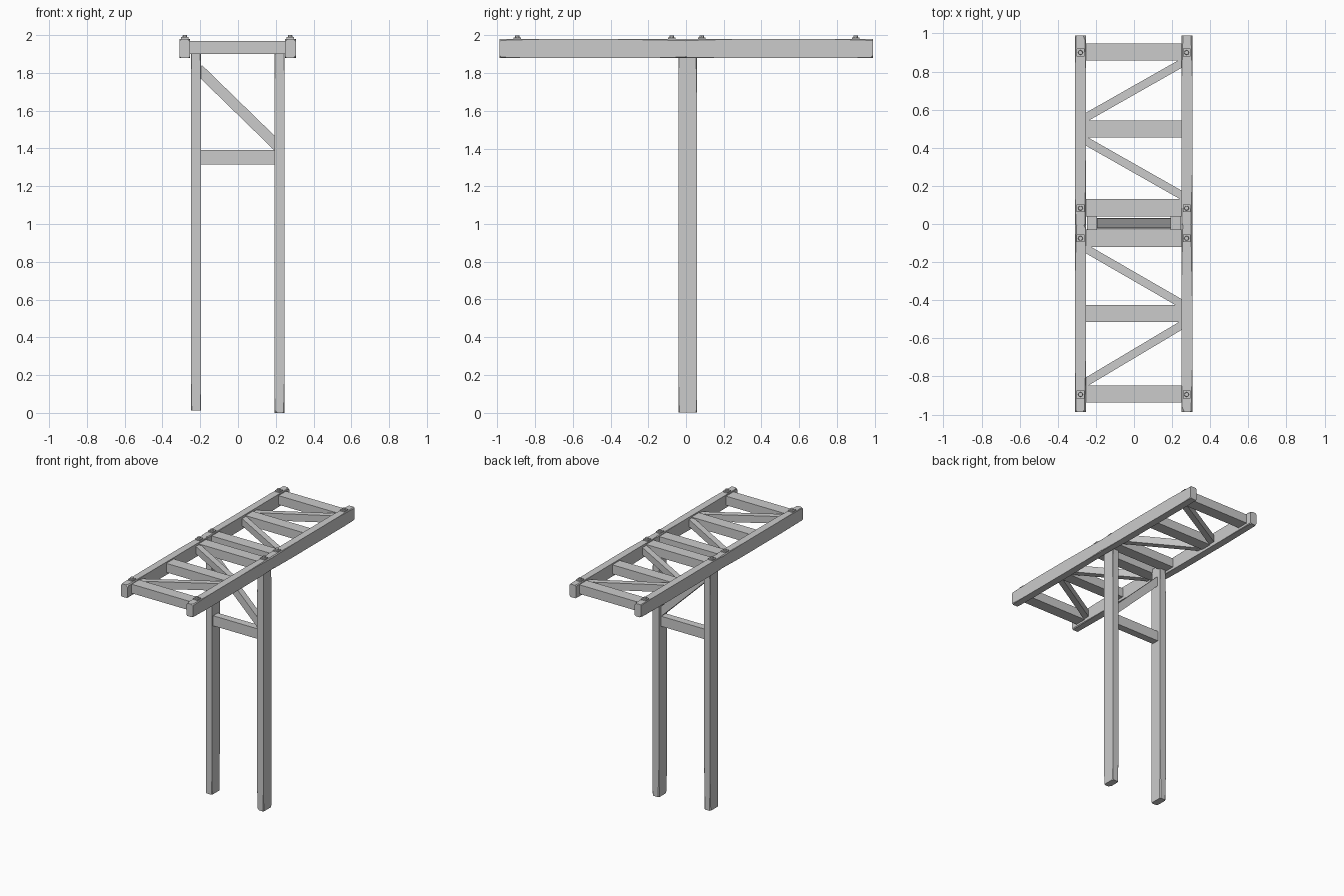
import bpy, bmesh, math, random
from mathutils import Vector, Matrix

if "Cube" in bpy.data.objects:
    bpy.data.objects.remove(bpy.data.objects["Cube"])

random.seed(4)


def finish(bm, name):
    bmesh.ops.recalc_face_normals(bm, faces=bm.faces)
    me = bpy.data.meshes.new(name)
    bm.to_mesh(me)
    bm.free()
    ob = bpy.data.objects.new(name, me)
    bpy.context.collection.objects.link(ob)
    return ob


def box_mesh(lo, hi):
    lo, hi = Vector(lo), Vector(hi)
    bm = bmesh.new()
    bmesh.ops.create_cube(bm, size=1)
    for v in bm.verts:
        v.co = Vector([(lo[i] + hi[i]) / 2 + v.co[i] * (hi[i] - lo[i]) for i in range(3)])
    return bm


def shave(bm, point, normal):
    r = bmesh.ops.bisect_plane(bm, geom=bm.verts[:] + bm.edges[:] + bm.faces[:], dist=1e-6,
                               plane_co=point, plane_no=normal, clear_outer=True)
    edges = [e for e in bm.edges if e.is_boundary]
    if edges:
        bmesh.ops.holes_fill(bm, edges=edges, sides=0)


def box(name, lo, hi):
    return finish(box_mesh(lo, hi), name)


def worn_beam(name, lo, hi, axis, ends):
    """Timber with hewn long edges and chipped corners at the given ends."""
    bm = box_mesh(lo, hi)
    a, b = [i for i in range(3) if i != axis]
    for end in ends:
        for sa in (0, 1):
            for sb in (0, 1):
                p, n = Vector((0, 0, 0)), Vector((0, 0, 0))
                for i, s in ((a, sa), (b, sb), (axis, end)):
                    p[i] = hi[i] if s else lo[i]
                    n[i] = 1 if s else -1
                # short corner chip
                m = n.copy()
                m[axis] *= random.uniform(0.3, 0.9)
                m.normalize()
                shave(bm, p - m * random.uniform(0.003, 0.011), m)
                # long shallow shave running along the edge
                m = n.copy()
                m[axis] *= random.uniform(0.015, 0.035)
                m.normalize()
                shave(bm, p - m * random.uniform(0.002, 0.006), m)
    return finish(bm, name)


def brace(name, p, q, width, depth, plane_normal):
    """Diagonal bar from p to q lying in a plane, ends buried in the rails."""
    p, q, n = Vector(p), Vector(q), Vector(plane_normal)
    d = (q - p).normalized()
    side = n.cross(d)
    half = (q - p).length / 2
    bm = box_mesh((-half, -width / 2, -depth / 2), (half, width / 2, depth / 2))
    m = Matrix((d, side, n)).transposed().to_4x4()
    m.translation = (p + q) / 2
    bm.transform(m)
    return finish(bm, name)


# posts
worn_beam("post_left", (-0.248, -0.04, 0.012), (-0.195, 0.058, 1.93), 2, (0, 1))
worn_beam("post_right", (0.192, -0.04, 0), (0.246, 0.058, 1.93), 2, (0, 1))

# cross bar and diagonal between the posts
box("post_crossbar", (-0.2, -0.025, 1.315), (0.2, 0.032, 1.393))
brace("post_brace", (-0.21, 0.004, 1.821), (0.21, 0.004, 1.412), 0.056, 0.05, (0, -1, 0))

# side rails, front and back lengths butting over the posts
for side, x0, x1 in (("left", -0.309, -0.253), ("right", 0.25, 0.306)):
    worn_beam("rail_front_" + side, (x0, -0.988, 1.88), (x1, 0.005, 1.98), 1, (0, 1))
    worn_beam("rail_back_" + side, (x0, -0.005, 1.88), (x1, 0.99, 1.98), 1, (0, 1))

# rungs
for i, y in enumerate((-0.893, -0.47, -0.075, 0.085, 0.498, 0.902)):
    box("rung_%d" % i, (-0.26, y - 0.045, 1.9), (0.26, y + 0.045, 1.97))

# diagonals between the rungs
for i, (ya, yb) in enumerate(((-0.835, -0.525), (-0.125, -0.425), (0.44, 0.145), (0.555, 0.85))):
    brace("diagonal_%d" % i, (-0.26, ya, 1.935), (0.26, yb, 1.935), 0.043, 0.055, (0, 0, 1))

# bolts: square washer with an octagonal nut
for x in (-0.281, 0.276):
    for y in (-0.895, -0.075, 0.083, 0.9):
        bm = box_mesh((x - 0.02, y - 0.02, 1.96), (x + 0.02, y + 0.02, 1.989))
        bmesh.ops.create_cone(bm, cap_ends=True, segments=8, radius1=0.014, radius2=0.011,
                              depth=0.02, matrix=Matrix.Translation((x, y, 1.99)))
        finish(bm, "bolt")
